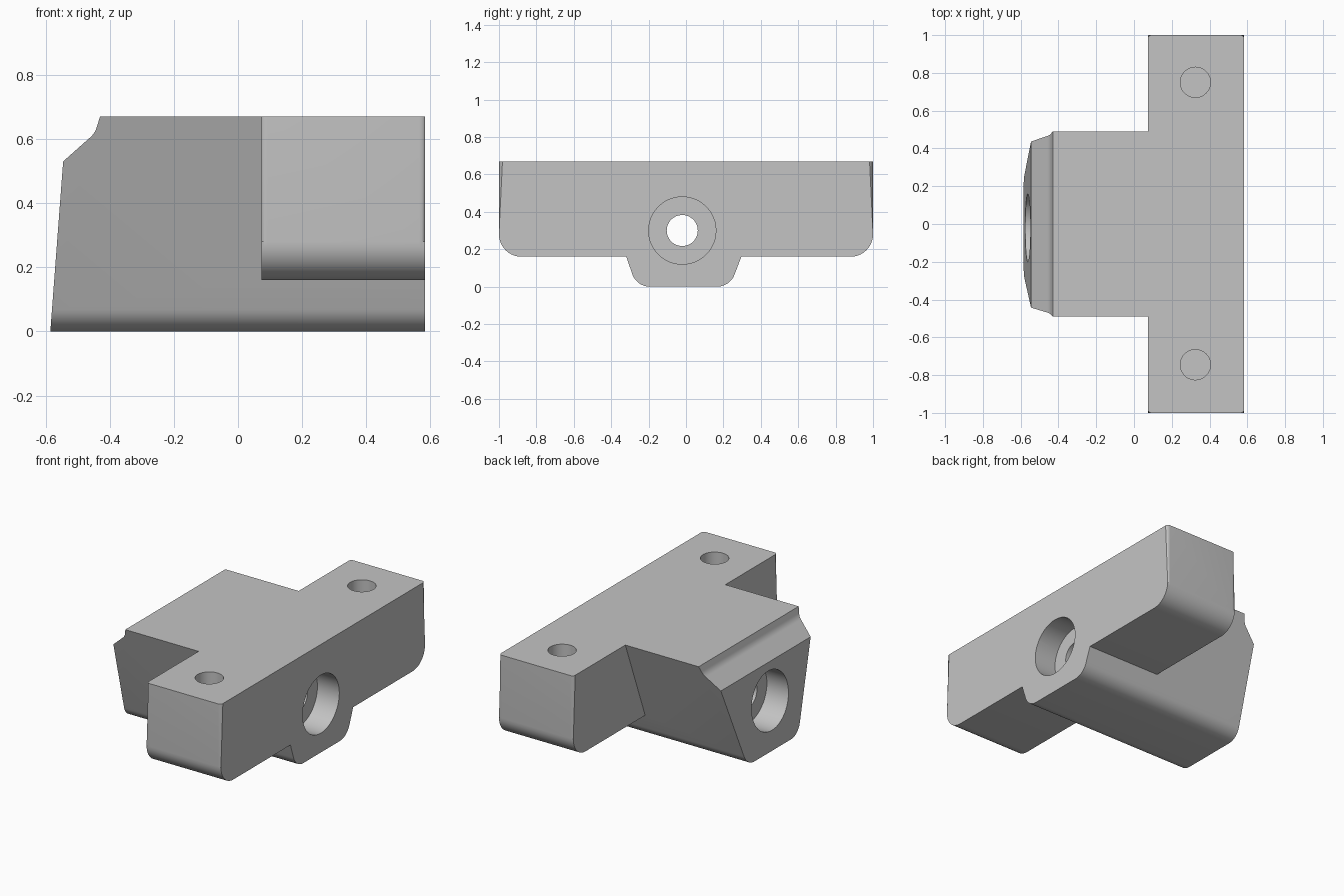
import bpy, bmesh, math
from mathutils import Vector

cube = bpy.data.objects.get("Cube")
if cube:
    bpy.data.objects.remove(cube, do_unlink=True)

grey = bpy.data.materials.new("plain grey")
grey.use_nodes = True
colour = (0.55, 0.55, 0.55, 1)
grey.diffuse_color = colour
grey.node_tree.nodes["Principled BSDF"].inputs["Base Color"].default_value = colour

TOP, FRONT_END, STEP = 0.67, 0.583, 0.073
BORE = (-0.02, 0.30)


def rounded(corners, steps=10):
    """Outline from (u, v, radius) corners, with arcs where radius > 0."""
    out = []
    for i, (u, v, r) in enumerate(corners):
        p = Vector((u, v))
        if not r:
            out.append(p)
            continue
        a = (Vector(corners[i - 1][:2]) - p).normalized()
        b = (Vector(corners[(i + 1) % len(corners)][:2]) - p).normalized()
        half = a.angle(b) / 2
        centre = p + (a + b).normalized() * r / math.sin(half)
        start = p + a * r / math.tan(half) - centre
        end = p + b * r / math.tan(half) - centre
        sweep = start.angle(end)
        for k in range(steps + 1):
            t = k / steps
            out.append(centre + (start * math.sin((1 - t) * sweep)
                                 + end * math.sin(t * sweep)) / math.sin(sweep))
    return out


def prism(name, outline, place, low, high, edge_radius=0):
    """Sweep an outline; optionally round its end rims below the top."""
    bm = bmesh.new()
    ends = [[bm.verts.new(place(p.x, p.y, d)) for p in outline] for d in (low, high)]
    for ring in ends:
        bm.faces.new(ring)
    n = len(outline)
    for i in range(n):
        j = (i + 1) % n
        bm.faces.new((ends[0][i], ends[0][j], ends[1][j], ends[1][i]))
    if edge_radius:
        rims = [e for e in bm.edges
                if abs(e.verts[0].co.x - e.verts[1].co.x) < 1e-5
                and min(v.co.z for v in e.verts) < TOP - 1e-4]
        bmesh.ops.bevel(bm, geom=rims, offset=edge_radius, segments=6,
                        profile=0.5, affect='EDGES', clamp_overlap=True)
    bmesh.ops.recalc_face_normals(bm, faces=bm.faces)
    mesh = bpy.data.meshes.new(name)
    bm.to_mesh(mesh)
    bm.free()
    mesh.materials.append(grey)
    obj = bpy.data.objects.new(name, mesh)
    bpy.context.collection.objects.link(obj)
    return obj


def circle(u, v, r, sides=48):
    return [Vector((u + r * math.cos(math.tau * k / sides),
                    v + r * math.sin(math.tau * k / sides))) for k in range(sides)]


def along_x(u, v, d):
    return (d, u, v)


def along_y(u, v, d):
    return (u, d, v)


def along_z(u, v, d):
    return (u, v, d)


# Tapered central body with rounded lower edges
body = prism("bracket_body",
             rounded([(-0.49, TOP, 0), (-0.265, 0, 0.1), (0.235, 0, 0.1), (0.49, TOP, 0)]),
             along_x, -0.8, FRONT_END)

# Side outline: sloped end, chamfer and hollow curve up to the top
side = rounded([(-0.585, -0.0001, 0), (-0.545, 0.53, 0), (-0.446, 0.618, 0.07),
                (-0.43, TOP + 0.0001, 0), (0.8, TOP + 0.0001, 0), (0.8, -0.0001, 0)])
trim = prism("end_trim_helper", side, along_y, -0.8, 0.8)

# Cross block forming both mounting wings
wings = prism("wing_block",
              rounded([(-1, TOP, 0), (-1, 0.16, 0.12), (1, 0.16, 0.12), (1, TOP, 0)]),
              along_x, STEP, FRONT_END, 0.046)

# Through bore, counterbores and blind mounting holes
steps = [(trim, 'INTERSECT'), (wings, 'UNION')]
for name, radius, low, high in (("bore", 0.083, -0.9, 0.9),
                                ("end_counterbore", 0.18, -0.9, -0.415),
                                ("face_counterbore", 0.18, 0.433, 0.9)):
    steps.append((prism(name + "_helper", circle(*BORE, radius), along_x, low, high),
                  'DIFFERENCE'))
for y in (-0.745, 0.75):
    steps.append((prism("mount_hole_helper", circle(0.325, y, 0.08), along_z, 0.36, 0.9),
                  'DIFFERENCE'))

bpy.ops.object.select_all(action='DESELECT')
bpy.context.view_layer.objects.active = body
body.select_set(True)
for tool, operation in steps:
    mod = body.modifiers.new(tool.name, 'BOOLEAN')
    mod.operation, mod.solver, mod.object = operation, 'EXACT', tool
    bpy.ops.object.modifier_apply(modifier=mod.name)
    bpy.data.objects.remove(tool, do_unlink=True)

bpy.ops.object.shade_smooth_by_angle(angle=math.radians(25))
